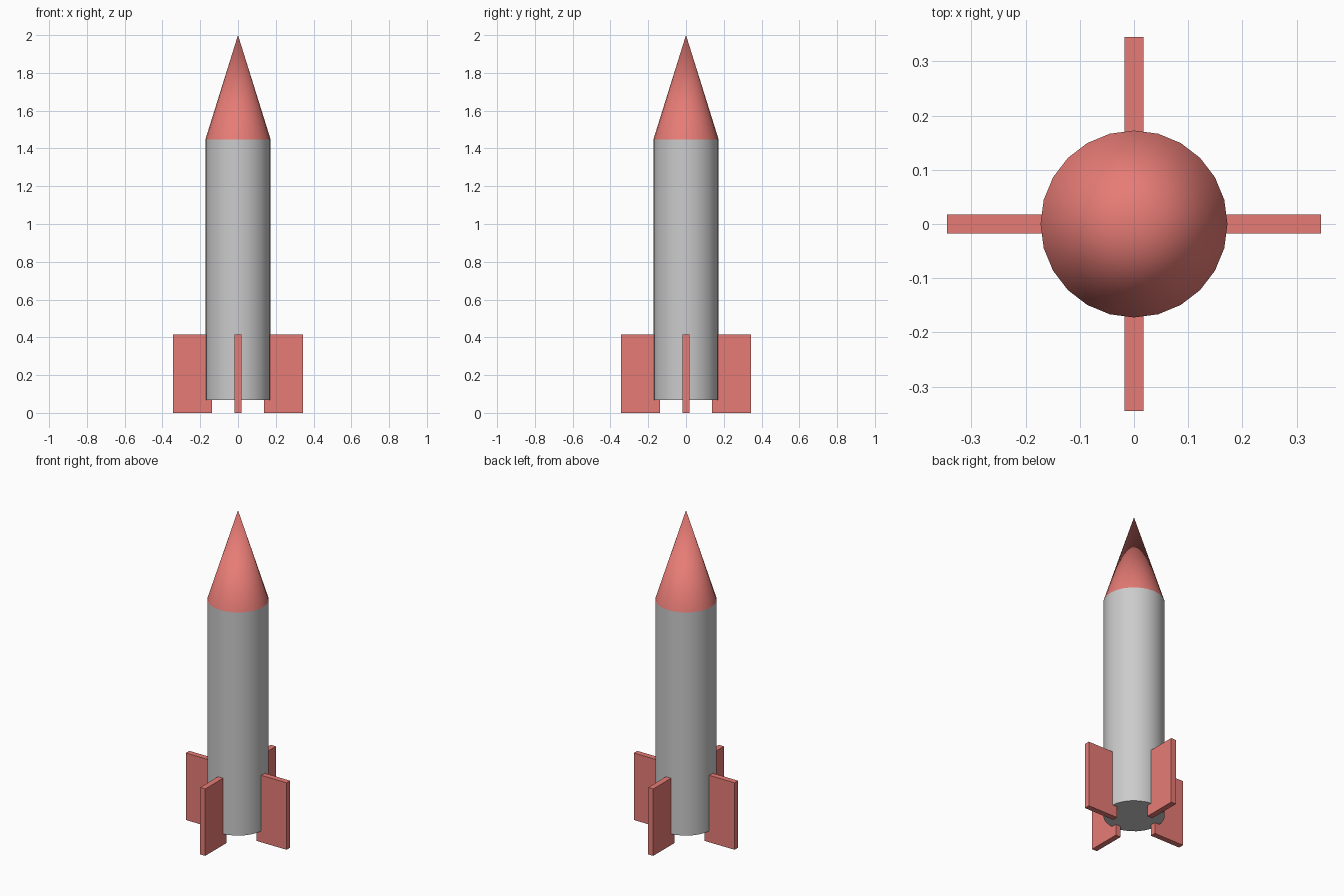
import bpy
import math

if "Cube" in bpy.data.objects:
    bpy.data.objects.remove(bpy.data.objects["Cube"])

R = 0.1724          # body radius, the base unit for all proportions
SIDES = 24
BODY_BOTTOM = 0.4 * R
BODY_TOP = BODY_BOTTOM + 8 * R

red = bpy.data.materials.new("red_paint")
red.diffuse_color = (0.8, 0.2, 0.18, 1)
red.use_nodes = True
red.node_tree.nodes["Principled BSDF"].inputs["Base Color"].default_value = red.diffuse_color


def finish(name, material=None, smooth=False):
    obj = bpy.context.object
    obj.name = name
    if material:
        obj.data.materials.append(material)
    if smooth:
        bpy.ops.object.shade_smooth_by_angle(angle=math.radians(30))
    return obj


# Cylindrical body
bpy.ops.mesh.primitive_cylinder_add(
    vertices=SIDES, radius=R, depth=8 * R,
    location=(0, 0, (BODY_BOTTOM + BODY_TOP) / 2))
finish("rocket_body", smooth=True)

# Pointed nose
bpy.ops.mesh.primitive_cone_add(
    vertices=SIDES, radius1=R, radius2=0, depth=2 - BODY_TOP,
    location=(0, 0, (BODY_TOP + 2) / 2))
finish("nose_cone", red, smooth=True)

# Four slab fins, sunk slightly into the body
for i, side in enumerate(("right", "back", "left", "front")):
    angle = i * math.pi / 2
    dist = 1.4 * R
    bpy.ops.mesh.primitive_cube_add(
        size=1, location=(dist * math.cos(angle), dist * math.sin(angle), 1.2 * R),
        rotation=(0, 0, angle))
    fin = finish(f"{side}_fin", red)
    fin.scale = (1.2 * R, 0.2 * R, 2.4 * R)
    bpy.ops.object.transform_apply(location=False, rotation=True, scale=True)
